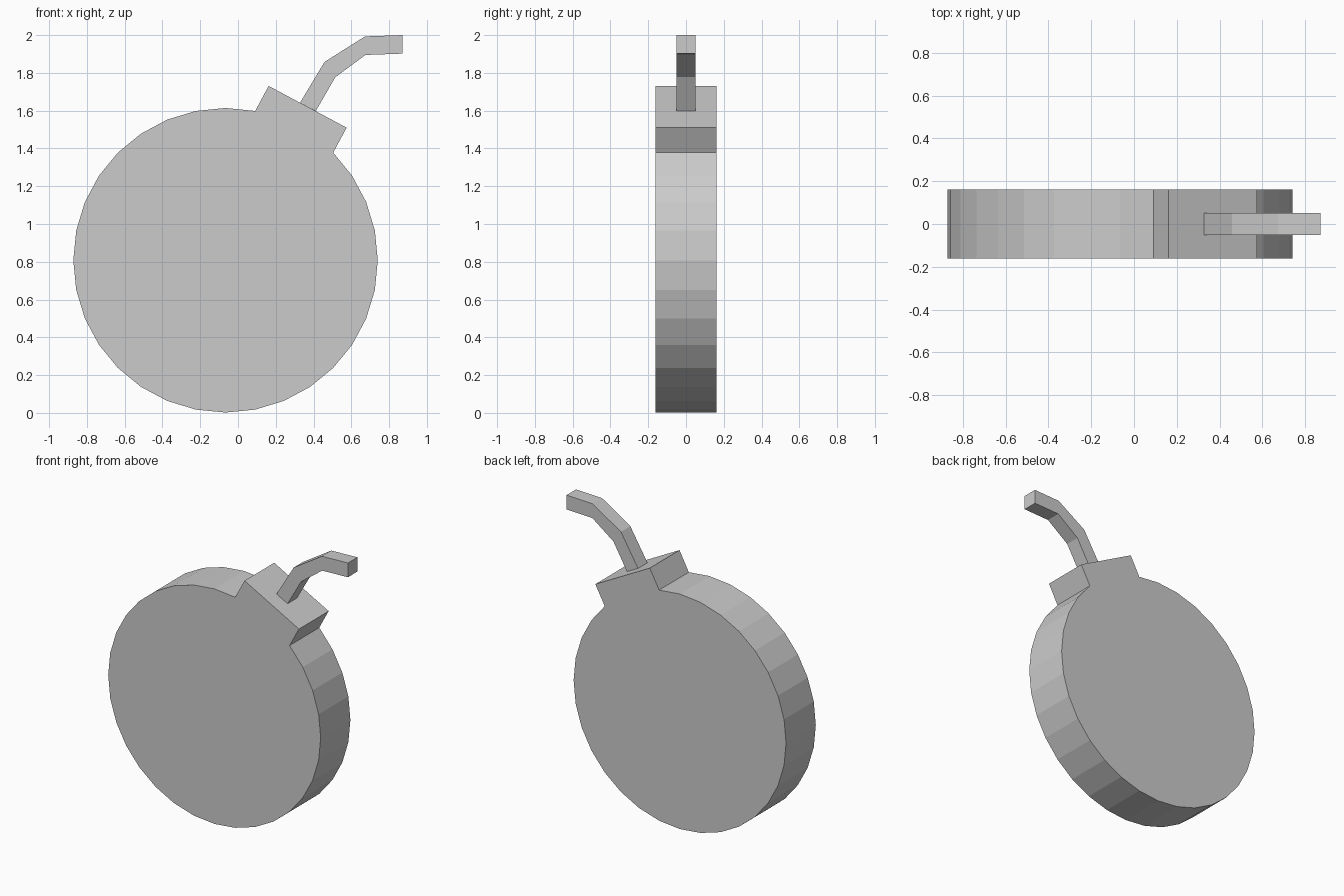
import bpy, bmesh
from math import cos, sin, pi

if "Cube" in bpy.data.objects:
    bpy.data.objects.remove(bpy.data.objects["Cube"])


def slab(name, outline, half_depth):
    """Extrude a closed x-z outline symmetrically along y."""
    bm = bmesh.new()
    face = bm.faces.new([bm.verts.new((x, -half_depth, z)) for x, z in outline])
    ext = bmesh.ops.extrude_face_region(bm, geom=[face])
    verts = [v for v in ext["geom"] if isinstance(v, bmesh.types.BMVert)]
    bmesh.ops.translate(bm, verts=verts, vec=(0, 2 * half_depth, 0))
    bmesh.ops.recalc_face_normals(bm, faces=bm.faces)
    mesh = bpy.data.meshes.new(name)
    bm.to_mesh(mesh)
    bm.free()
    obj = bpy.data.objects.new(name, mesh)
    bpy.context.collection.objects.link(obj)
    return obj


# Round body: 32-sided disc whose upper right sides give way to a square neck
SIDES, RADIUS, CX, CZ = 32, 0.806, -0.066, 0.808
arc = [(CX + RADIUS * cos(2 * pi * k / SIDES), CZ + RADIUS * sin(2 * pi * k / SIDES))
       for k in range(7, SIDES + 5)]
neck = [(0.575, 1.51), (0.162, 1.731)]
slab("body_with_neck", arc + neck, 0.161)

# Bent fuse standing on the neck
fuse = [(0.328, 1.642), (0.458, 1.858), (0.672, 1.993), (0.87, 2.0),
        (0.87, 1.902), (0.675, 1.895), (0.515, 1.777), (0.412, 1.598)]
slab("fuse", fuse, 0.051)
